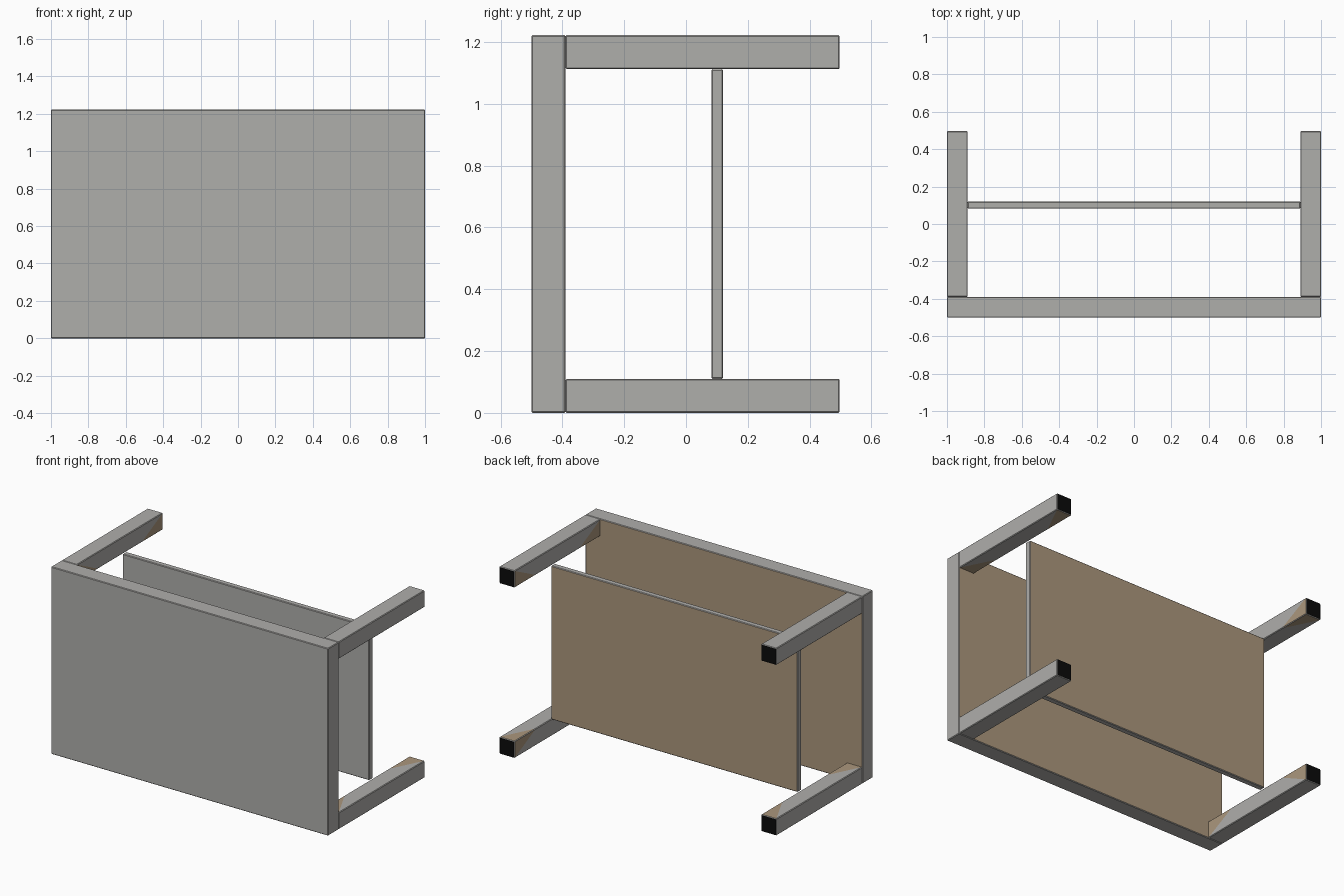
import bpy, bmesh
from mathutils import Vector

if "Cube" in bpy.data.objects:
    bpy.data.objects.remove(bpy.data.objects["Cube"])


def material(name, rgb):
    m = bpy.data.materials.new(name)
    m.diffuse_color = (*rgb, 1)
    m.use_nodes = True
    m.node_tree.nodes["Principled BSDF"].inputs["Base Color"].default_value = m.diffuse_color
    return m


GREY = material("grey paint", (0.43, 0.425, 0.41))
BROWN = material("brown underside", (0.41, 0.31, 0.205))
BLACK = material("black foot", (0.003, 0.003, 0.003))
MATS = [GREY, BROWN, BLACK]


def box(lo, hi, bevel=0.004):
    """Box between two corners with lightly eased edges."""
    bm = bmesh.new()
    bmesh.ops.create_cube(bm, size=1)
    lo, hi = Vector(lo), Vector(hi)
    for v in bm.verts:
        v.co = (lo + hi) / 2 + v.co * (hi - lo)
    bmesh.ops.bevel(bm, geom=bm.edges[:], offset=bevel, segments=1,
                    affect='EDGES', profile=0.5)
    bm.normal_update()
    return bm


def finish(bm, name):
    bmesh.ops.recalc_face_normals(bm, faces=bm.faces[:])
    me = bpy.data.meshes.new(name)
    bm.to_mesh(me)
    bm.free()
    for m in MATS:
        me.materials.append(m)
    ob = bpy.data.objects.new(name, me)
    bpy.context.collection.objects.link(ob)
    return ob


def board(name, lo, hi):
    """Grey board whose underside (+y) is brown."""
    bm = box(lo, hi)
    for f in bm.faces:
        f.material_index = 1 if f.normal.y > 0.9 else 0
    return finish(bm, name)


T = 0.11            # thickness of top and legs
H = 1.222           # depth of the table, standing on its long edge
MID = H / 2
Y0, Y1 = -0.39, 0.497

# Table top and lower shelf
board("table_top", (-1, -0.5, 0), (1, Y0, H))
board("shelf", (-0.89, 0.082, T), (0.89, 0.12, H - T))


def leg(name, sx, sz):
    """Leg with black foot and brown corner patches on its inner faces."""
    bm = box((1 - T, Y0, MID - T), (1, Y1, MID))
    for f in bm.faces:
        f.material_index = 2 if f.normal.y > 0.9 else 0
    for axis, other in ((0, 2), (2, 0)):
        inner = (1 - T, 0, MID - T)[other]
        for end, s in ((Y0, 1), (Y1, -1)):
            # Diagonal cut from the outer corner to a point on the inner edge
            no = Vector((0, s / 0.22, 0))
            no[other] = 1 / T
            co = Vector((0, end, 0))
            co[other] = inner + T
            faces = [f for f in bm.faces if f.normal[axis] < -0.9]
            geom = set(faces)
            for f in faces:
                geom.update(f.edges)
                geom.update(f.verts)
            bmesh.ops.bisect_plane(bm, geom=list(geom), plane_co=co, plane_no=no)
            bm.normal_update()
            for f in bm.faces:
                if f.normal[axis] < -0.9 and (f.calc_center_median() - co).dot(no) < -0.01:
                    f.material_index = 1
    for v in bm.verts:
        v.co.x *= sx
        v.co.z = MID + (v.co.z if sz > 0 else -v.co.z)
    finish(bm, name)


# Four legs, mirrored across the table
for sx, side in ((-1, "left"), (1, "right")):
    for sz, level in ((-1, "lower"), (1, "upper")):
        leg(f"{level}_{side}_leg", sx, sz)
